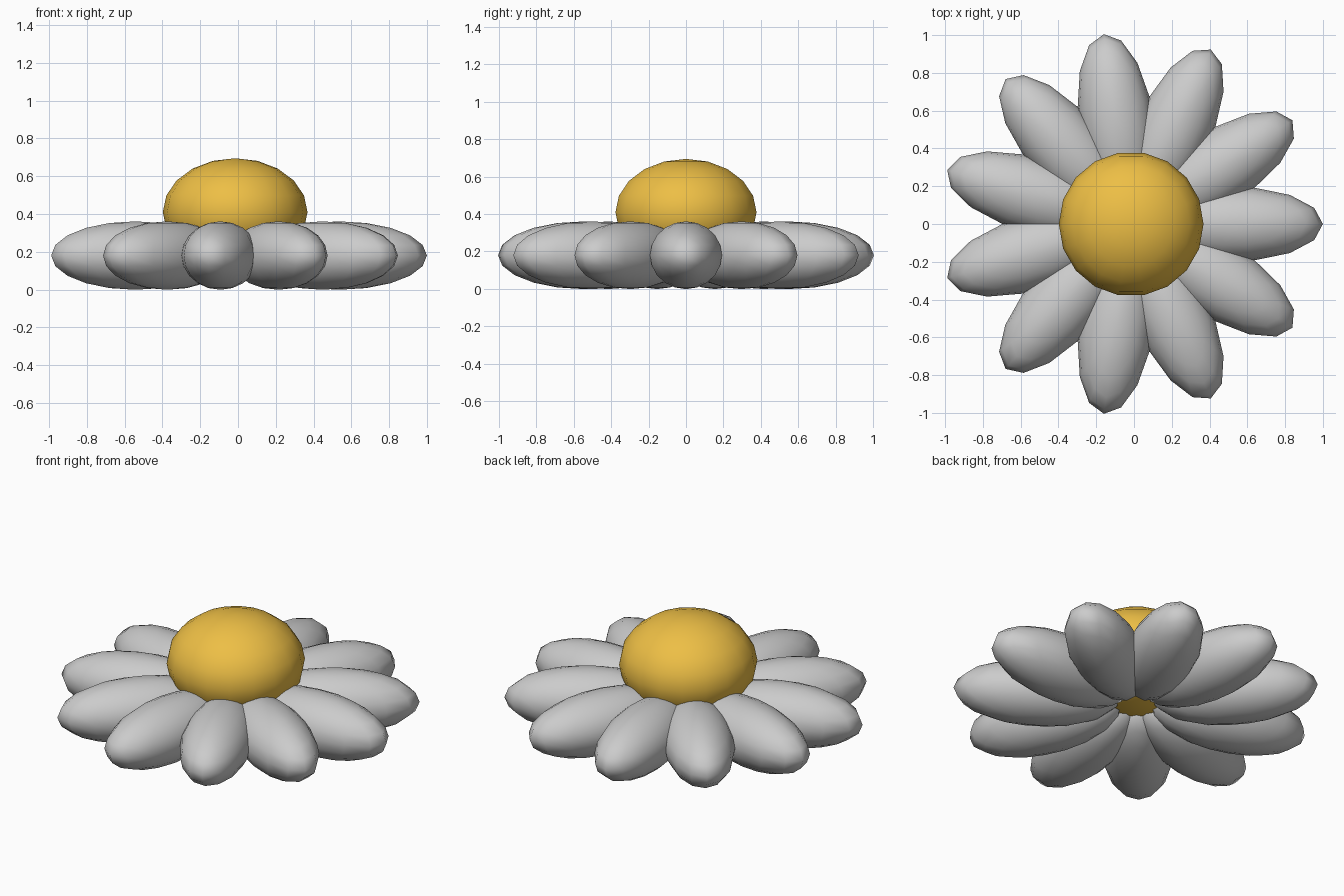
import bpy
import math
from mathutils import Matrix

if "Cube" in bpy.data.objects:
    bpy.data.objects.remove(bpy.data.objects["Cube"])

CX = -0.015       # flower axis
PETALS = 11


def ellipsoid(name, segments, rings, radii, matrix, spin):
    """Smooth low-poly ellipsoid; spin turns the base sphere before scaling."""
    bpy.ops.mesh.primitive_uv_sphere_add(segments=segments, ring_count=rings, radius=1)
    ob = bpy.context.object
    ob.name = name
    ob.data.transform(matrix @ Matrix.Diagonal((*radii, 1)) @ spin)
    bpy.ops.object.shade_smooth()
    return ob


# petals: elongated ellipsoids with the sphere poles on their sides
for i in range(PETALS):
    place = (Matrix.Translation((CX, 0, 0))
             @ Matrix.Rotation(i * math.tau / PETALS, 4, 'Z')
             @ Matrix.Translation((0.55, 0, 0.18)))
    ellipsoid(f"petal_{i + 1}", 14, 10, (0.465, 0.197, 0.181), place,
              Matrix.Rotation(math.pi / 2, 4, 'Z'))

# flower centre: flattened yellow ball
centre = ellipsoid("flower_centre", 18, 10, (0.383, 0.383, 0.285),
                   Matrix.Translation((CX, 0, 0.41)),
                   Matrix.Rotation(math.pi / 2, 4, 'Z'))
mat = bpy.data.materials.new("yellow")
mat.diffuse_color = (0.85, 0.52, 0.06, 1)
mat.use_nodes = True
mat.node_tree.nodes["Principled BSDF"].inputs["Base Color"].default_value = mat.diffuse_color
centre.data.materials.append(mat)
